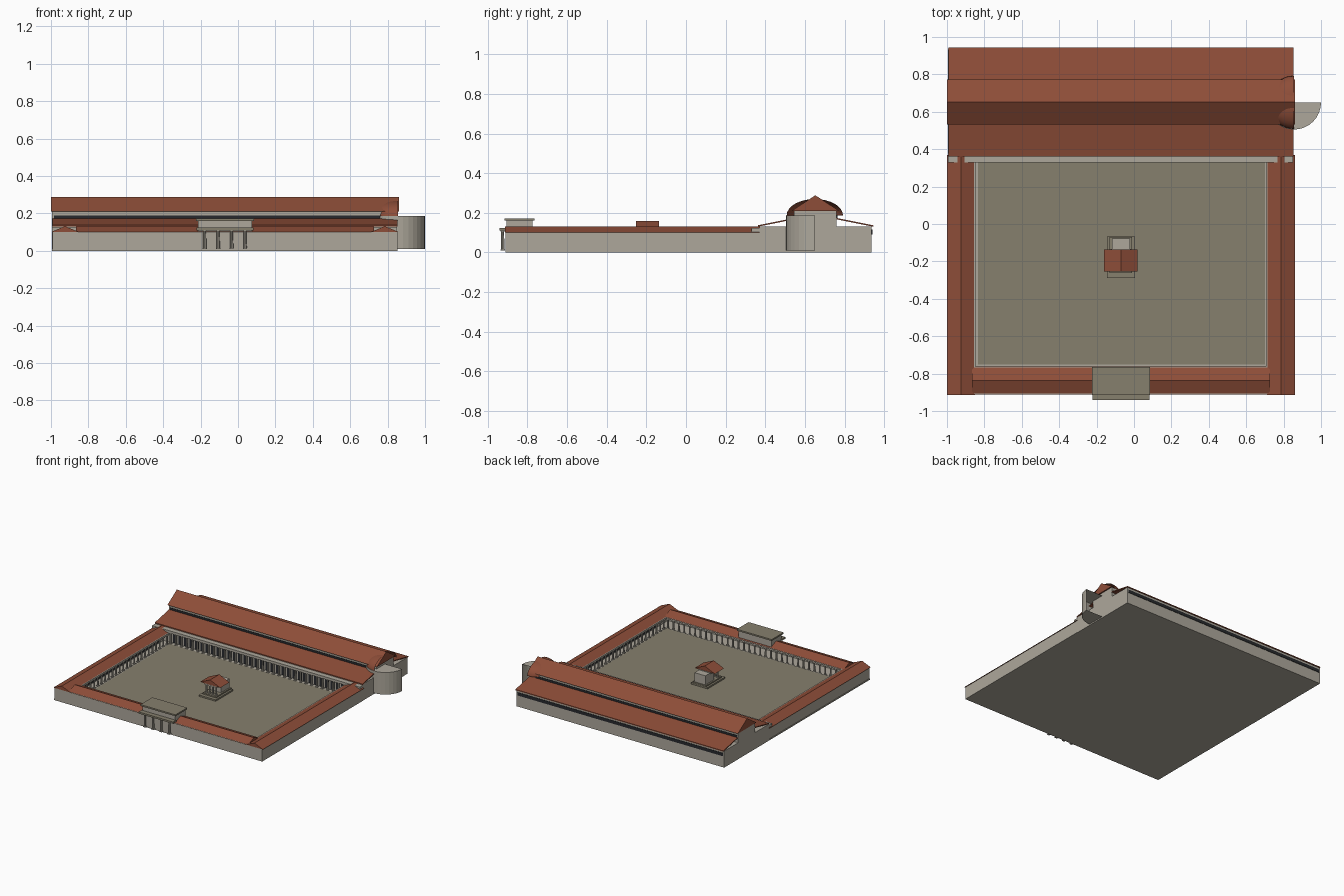
import bpy, bmesh, math

if "Cube" in bpy.data.objects:
    bpy.data.objects.remove(bpy.data.objects["Cube"])


def material(name, rgb):
    m = bpy.data.materials.new(name)
    m.diffuse_color = (*rgb, 1)
    m.use_nodes = True
    m.node_tree.nodes["Principled BSDF"].inputs["Base Color"].default_value = m.diffuse_color
    return m


STONE = material("stone", (0.42, 0.39, 0.33))
TILE = material("roof_tile", (0.27, 0.075, 0.04))
PAVING = material("paving", (0.24, 0.215, 0.155))
DARK = material("dark_opening", (0.02, 0.022, 0.026))


def finish(name, bm, mat):
    bmesh.ops.recalc_face_normals(bm, faces=bm.faces)
    me = bpy.data.meshes.new(name)
    bm.to_mesh(me)
    bm.free()
    me.materials.append(mat)
    ob = bpy.data.objects.new(name, me)
    bpy.context.collection.objects.link(ob)
    return ob


def add_box(bm, x, y, z):
    vs = bmesh.ops.create_cube(bm, size=1)["verts"]
    for v in vs:
        for i, (a, b) in enumerate((x, y, z)):
            v.co[i] = a if v.co[i] < 0 else b


def box(name, x, y, z, mat=STONE):
    bm = bmesh.new()
    add_box(bm, x, y, z)
    return finish(name, bm, mat)


def prism(name, profile, axis, a, b, mat=TILE):
    """Extrude a (horizontal, z) profile along the x or y axis."""
    bm = bmesh.new()
    ends = []
    for t in (a, b):
        ends.append([bm.verts.new((t, h, z) if axis == "x" else (h, t, z)) for h, z in profile])
    n = len(profile)
    bm.faces.new(ends[0])
    bm.faces.new(ends[1])
    for i in range(n):
        j = (i + 1) % n
        bm.faces.new((ends[0][i], ends[0][j], ends[1][j], ends[1][i]))
    return finish(name, bm, mat)


def gable(name, lo, hi, eave, ridge, axis, a, b):
    return prism(name, [(lo, eave), (hi, eave), ((lo + hi) / 2, ridge)], axis, a, b)


def columns(name, points, z0, z1, r):
    """Round shafts with a square base and capital."""
    bm = bmesh.new()
    for x, y in points:
        vs = bmesh.ops.create_cone(bm, cap_ends=True, segments=8, radius1=r,
                                   radius2=r * 0.85, depth=z1 - z0)["verts"]
        bmesh.ops.translate(bm, verts=vs, vec=(x, y, (z0 + z1) / 2))
        k = r * 1.25
        for c in ((z0, z0 + 0.004), (z1 - 0.004, z1)):
            add_box(bm, (x - k, x + k), (y - k, y + k), c)
    return finish(name, bm, STONE)


def spread(a, b, n):
    return [a + (b - a) * i / (n - 1) for i in range(n)]


# ground slab and court paving
box("ground_slab", (-0.995, 0.85), (-0.91, 0.935), (0, 0.01))
box("portico_step", (-0.85, 0.715), (-0.765, 0.365), (0.01, 0.016))
box("court_paving", (-0.835, 0.70), (-0.75, 0.33), (0.01, 0.02), PAVING)

# side wings: shops, doors, colonnade, beam and roof
for side, s in (("west", -1), ("east", 1)):
    def span(a, b, s=s):
        return tuple(sorted((-0.07 + s * a, -0.07 + s * b)))
    ys = spread(-0.74, 0.32, 24)
    box(side + "_shops", span(0.85, 0.922), (-0.91, 0.37), (0, 0.102))
    bm = bmesh.new()
    for a, b in zip(ys, ys[1:]):
        add_box(bm, span(0.848, 0.852), (a + 0.008, b - 0.008), (0.016, 0.082))
    finish(side + "_shop_doors", bm, DARK)
    columns(side + "_columns", [(-0.07 + s * 0.785, y) for y in ys], 0.016, 0.088, 0.007)
    box(side + "_beam", span(0.777, 0.794), (-0.765, 0.365), (0.088, 0.102))
    gable(side + "_roof", *span(0.78, 0.93), 0.1, 0.132, "y", -0.913, 0.37)

# south wing
box("south_wall", (-0.93, 0.79), (-0.91, -0.885), (0, 0.102))
columns("south_columns", [(x, -0.772) for x in spread(-0.84, 0.70, 33)], 0.01, 0.088, 0.007)
box("south_beam", (-0.855, 0.715), (-0.781, -0.764), (0.088, 0.102))
gable("south_roof", -0.912, -0.762, 0.1, 0.131, "x", -0.865, 0.727)

# basilica body
box("basilica_aisles", (-0.995, 0.85), (0.37, 0.937), (0, 0.132))
box("basilica_nave", (-0.995, 0.85), (0.545, 0.76), (0.13, 0.212))
gable("nave_roof", 0.533, 0.772, 0.21, 0.288, "x", -1, 0.86)
for name, y0, y1 in (("south_aisle_roof", 0.362, 0.546), ("north_aisle_roof", 0.945, 0.759)):
    prism(name, [(y0, 0.13), (y1, 0.167), (y1, 0.174), (y0, 0.137)], "x", -0.992, 0.853)

# window bands
box("south_clerestory", (-0.985, 0.80), (0.542, 0.55), (0.172, 0.19), DARK)
box("north_clerestory", (-0.985, 0.80), (0.755, 0.763), (0.172, 0.19), DARK)
box("north_aisle_windows", (-0.985, 0.84), (0.93, 0.94), (0.09, 0.115), DARK)

# basilica front colonnade
xs = spread(-0.84, 0.70, 33)
bm = bmesh.new()
for a, b in zip(xs, xs[1:]):
    add_box(bm, (a + 0.008, b - 0.008), (0.366, 0.372), (0.016, 0.095))
finish("basilica_openings", bm, DARK)
columns("basilica_columns", [(x, 0.345) for x in xs], 0.016, 0.104, 0.008)
box("basilica_beam", (-0.995, 0.85), (0.33, 0.37), (0.104, 0.124))

# apse: half drum, and half dome over the nave end
cx, cy, r = 0.855, 0.65, 0.145
bm = bmesh.new()
rings = []
for z in (0.01, 0.187):
    rings.append([bm.verts.new((cx + r * math.cos(t), cy + r * math.sin(t), z))
                  for t in spread(math.pi, 2 * math.pi, 17)])
for i in range(16):
    bm.faces.new((rings[0][i], rings[0][i + 1], rings[1][i + 1], rings[1][i]))
bm.faces.new(rings[0])
bm.faces.new(rings[1])
finish("apse_drum", bm, STONE)

bm = bmesh.new()
bmesh.ops.create_uvsphere(bm, u_segments=24, v_segments=16, radius=0.142)
bmesh.ops.delete(bm, geom=[v for v in bm.verts if v.co.z < -0.001 or v.co.x > 0.001],
                 context="VERTS")
for v in bm.verts:
    v.co = (v.co.x + cx, v.co.y + cy, v.co.z * 0.58 + 0.187)
dome = finish("apse_dome", bm, TILE)
for p in dome.data.polygons:
    p.use_smooth = True

# gatehouse
box("gate_block", (-0.215, 0.075), (-0.905, -0.775), (0.09, 0.162))
box("gate_cornice", (-0.225, 0.085), (-0.915, -0.765), (0.16, 0.172), PAVING)
box("gate_porch_slab", (-0.222, 0.082), (-0.942, -0.9), (0.11, 0.124), PAVING)
columns("gate_columns", [(x, -0.925) for x in spread(-0.178, 0.038, 4)], 0.01, 0.11, 0.009)

# small temple in the court
box("temple_podium", (-0.145, 0.005), (-0.29, -0.068), (0.018, 0.032), PAVING)
box("temple_upper_step", (-0.13, -0.01), (-0.262, -0.07), (0.032, 0.042), PAVING)
box("temple_cella", (-0.118, -0.022), (-0.185, -0.077), (0.042, 0.115))
box("temple_beam", (-0.125, -0.015), (-0.25, -0.135), (0.108, 0.12))
columns("temple_columns", [(x, -0.238) for x in spread(-0.113, -0.027, 4)], 0.042, 0.108, 0.007)
gable("temple_roof", -0.16, 0.02, 0.118, 0.158, "y", -0.253, -0.137)
